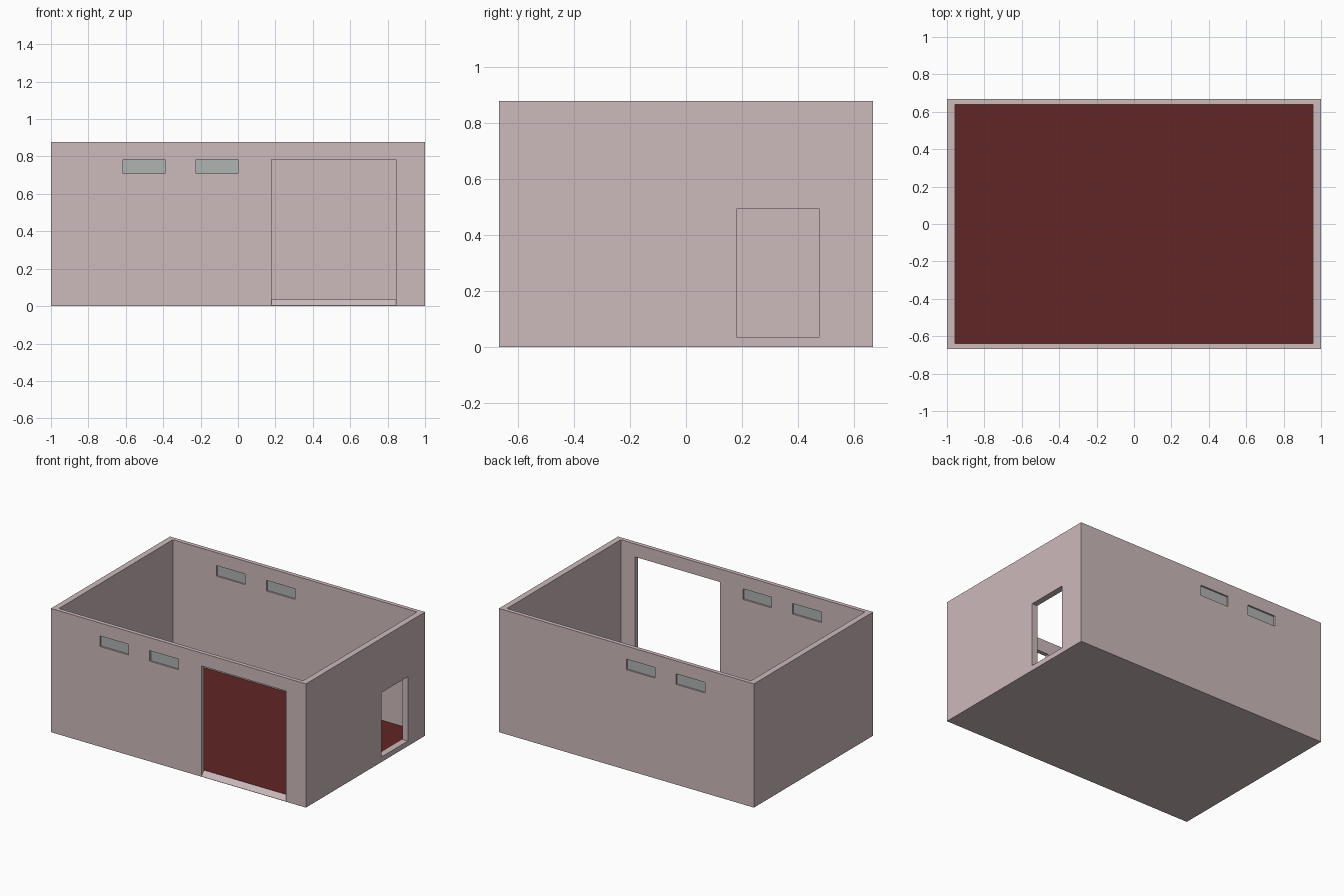
import bpy, bmesh

if "Cube" in bpy.data.objects:
    bpy.data.objects.remove(bpy.data.objects["Cube"])

X, Y, H = 1.0, 0.667, 0.877      # outer half sizes and height
IX, IY, FLOOR = 0.957, 0.638, 0.035   # inner half sizes and slab top


def material(name, srgb):
    m = bpy.data.materials.new(name)
    m.diffuse_color = [(c / 255) ** 2.2 for c in srgb] + [1]
    m.use_nodes = True
    m.node_tree.nodes["Principled BSDF"].inputs["Base Color"].default_value = m.diffuse_color
    return m


def prism(name, yz, x0, x1, mat=None):
    """Extrude a profile in the yz plane from x0 to x1."""
    bm = bmesh.new()
    face = bm.faces.new([bm.verts.new((x0, y, z)) for y, z in yz])
    ext = bmesh.ops.extrude_face_region(bm, geom=[face])["geom"]
    verts = [g for g in ext if isinstance(g, bmesh.types.BMVert)]
    bmesh.ops.translate(bm, verts=verts, vec=(x1 - x0, 0, 0))
    bmesh.ops.recalc_face_normals(bm, faces=bm.faces)
    mesh = bpy.data.meshes.new(name)
    bm.to_mesh(mesh)
    bm.free()
    ob = bpy.data.objects.new(name, mesh)
    bpy.context.collection.objects.link(ob)
    if mat:
        mesh.materials.append(mat)
    return ob


def box(name, x0, x1, y0, y1, z0, z1, mat=None):
    return prism(name, [(y0, z0), (y1, z0), (y1, z1), (y0, z1)], x0, x1, mat)


def cut(target, cutter):
    mod = target.modifiers.new("cut", "BOOLEAN")
    mod.operation, mod.solver, mod.object = "DIFFERENCE", "EXACT", cutter
    bpy.context.view_layer.objects.active = target
    bpy.ops.object.modifier_apply(modifier=mod.name)
    bpy.data.objects.remove(cutter)


wall_mat = material("plaster", (203, 184, 186))
floor_mat = material("red_floor", (97, 41, 41))
glass_mat = material("glass", (173, 178, 175))

# Open-topped shell with slab
walls = box("walls", -X, X, -Y, Y, 0, H, wall_mat)
cut(walls, box("room_cutter", -IX, IX, -IY, IY, FLOOR, H + 0.2))

# Wide front doorway with a sloping threshold up to the slab
slope = (FLOOR - 0.002) / (Y - IY)
ramp = lambda y: 0.002 + slope * (y + Y)
cut(walls, prism("door_cutter", [(-Y - 0.02, ramp(-Y - 0.02)), (-IY + 0.02, ramp(-IY + 0.02)),
                                 (-IY + 0.02, 0.785), (-Y - 0.02, 0.785)], 0.18, 0.845))

# Side doorway in the right wall
cut(walls, box("side_door_cutter", 0.9, 1.1, 0.18, 0.475, FLOOR + 0.001, 0.492))

# High windows, two in the front wall and two in the back
for side, label in ((-1, "front"), (1, "back")):
    mid = side * (Y + IY) / 2
    for i, x in enumerate((-0.615, -0.225)):
        cut(walls, box("window_cutter", x, x + 0.225, mid - 0.05, mid + 0.05, 0.71, 0.785))
        box(f"{label}_window_pane_{i + 1}", x, x + 0.225, mid - 0.003, mid + 0.003,
            0.71, 0.785, glass_mat)

# Red floor finish
box("floor", -IX, IX, -IY, IY, FLOOR - 0.004, FLOOR + 0.001, floor_mat)
